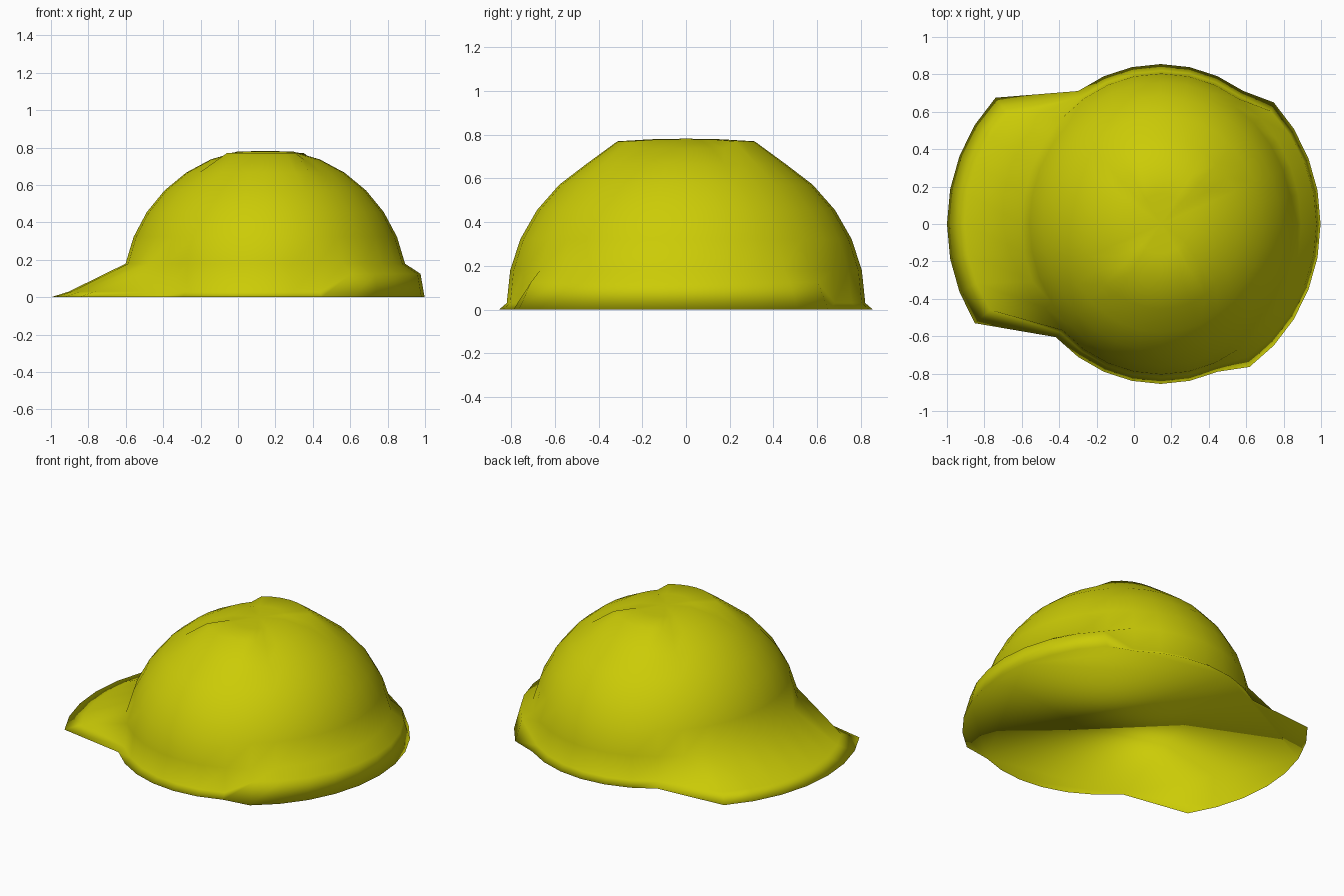
import bpy, bmesh, math

if "Cube" in bpy.data.objects:
    bpy.data.objects.remove(bpy.data.objects["Cube"])

SEG = 32                       # sides around the dome
STEP = 2 * math.pi / SEG
CX, RX, RY, RZ, Z0 = 0.146, 0.762, 0.82, 0.765, 0.03


def is_visor(i):
    return 12 <= i <= 19       # left-hand bill


def is_neck(i):
    return i <= 4 or i >= 27   # right-hand neck flare


def rim_point(i):
    """Outer rim on the ground."""
    c, s = math.cos(i * STEP), math.sin(i * STEP)
    if is_visor(i):
        return 0.887 * c - 0.113, 0.955 * s, 0
    k = 1.075 if is_neck(i) else 1.0
    return 0.143 + 0.795 * c * k, 0.855 * s * k, 0


def brim_point(i):
    """Upper edge of the brim."""
    c, s = math.cos(i * STEP), math.sin(i * STEP)
    if is_visor(i):
        return 0.81 * c - 0.095, RY * 1.01 * s, 0.03
    if is_neck(i):
        return CX + 0.83 * c, RY * 1.04 * s, 0.125
    return CX + RX * c, RY * s, Z0


def dome_point(ring, i):
    """Spherical crown with two shallow raised pads, front and back."""
    e, a = ring * math.pi / 16, i * STEP
    z = Z0 + RZ * math.sin(e)
    if ring == 6 and 4 <= i % 16 <= 11:
        z += 0.033             # pads repeat at 180 degrees
    return CX + RX * math.cos(e) * math.cos(a), RY * math.cos(e) * math.sin(a), z


# Rings from the rim to the crown
bm = bmesh.new()
rings = [[bm.verts.new(rim_point(i)) for i in range(SEG)],
         [bm.verts.new(brim_point(i)) for i in range(SEG)]]
for r in range(1, 8):
    rings.append([bm.verts.new(dome_point(r, i)) for i in range(SEG)])
for v in rings[-1]:
    v.co.z = 0.779             # flattened crown
for lo, hi in zip(rings, rings[1:]):
    for i in range(SEG):
        j = (i + 1) % SEG
        bm.faces.new((lo[i], lo[j], hi[j], hi[i]))

# Crown tip and flat underside
tip = bm.verts.new((CX, 0, 0.782))
for i in range(SEG):
    bm.faces.new((rings[-1][i], rings[-1][(i + 1) % SEG], tip))
bm.faces.new(rings[0][::-1])
for f in bm.faces:
    f.smooth = True

mesh = bpy.data.meshes.new("cap")
bm.to_mesh(mesh)
bm.free()
cap = bpy.data.objects.new("cap", mesh)
bpy.context.collection.objects.link(cap)

# Yellow finish
yellow = bpy.data.materials.new("yellow")
yellow.diffuse_color = (0.6, 0.6, 0.002, 1)
yellow.use_nodes = True
yellow.node_tree.nodes["Principled BSDF"].inputs["Base Color"].default_value = yellow.diffuse_color
mesh.materials.append(yellow)
